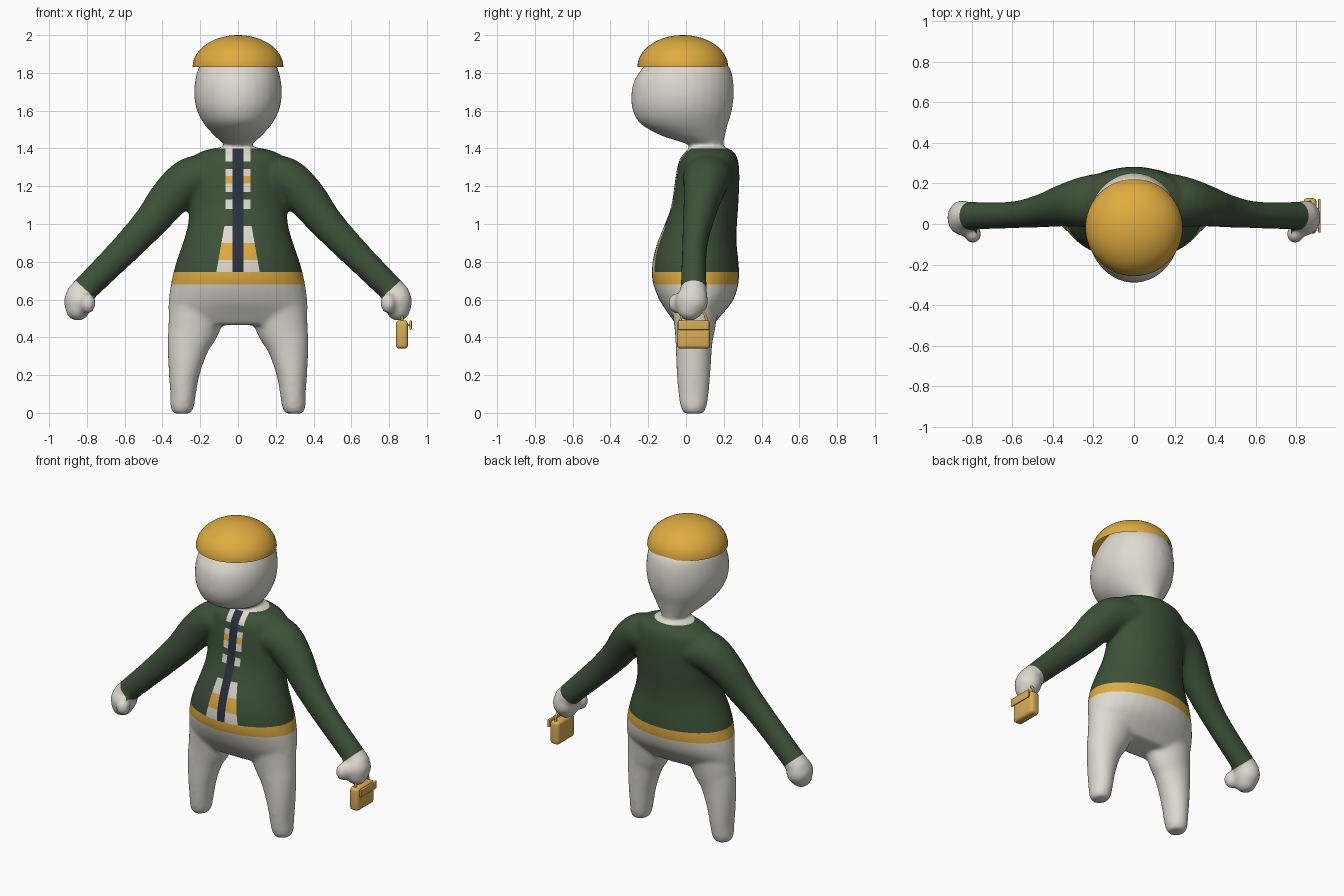
import bpy, bmesh, math
from mathutils import Vector, Matrix

default = bpy.data.objects.get("Cube")
if default:
    bpy.data.objects.remove(default, do_unlink=True)


def material(name, rgb):
    mat = bpy.data.materials.new(name)
    mat.use_nodes = True
    mat.diffuse_color = (*rgb, 1)
    bsdf = next(n for n in mat.node_tree.nodes if n.type == "BSDF_PRINCIPLED")
    bsdf.inputs["Base Color"].default_value = (*rgb, 1)
    bsdf.inputs["Roughness"].default_value = 0.7
    return mat


cream = material("cream", (0.73, 0.70, 0.63))
green = material("dark green", (0.046, 0.082, 0.04))
gold = material("gold", (0.74, 0.41, 0.05))
navy = material("navy", (0.022, 0.03, 0.05))
tan = material("bag tan", (0.70, 0.42, 0.09))
CREAM, GREEN, GOLD, NAVY = range(4)


def make_object(name, bm, mats):
    mesh = bpy.data.meshes.new(name)
    bm.to_mesh(mesh)
    bm.free()
    obj = bpy.data.objects.new(name, mesh)
    bpy.context.collection.objects.link(obj)
    for mat in mats:
        mesh.materials.append(mat)
    return obj


def spline(points, steps=6):
    """Catmull-Rom interpolation through the points."""
    pts = [Vector(p) for p in points]
    pts = [pts[0]] + pts + [pts[-1]]
    out = []
    for a, b, c, d in zip(pts, pts[1:], pts[2:], pts[3:]):
        for i in range(steps):
            t = i / steps
            out.append(b + (c - a) * t / 2 + (a * 2 - b * 5 + c * 4 - d) * t * t / 2
                       + (b * 3 - a - c * 3 + d) * t ** 3 / 2)
    return out + [pts[-1]]


def tube(bm, points, side=1, segments=32):
    """Closed loft of elliptical rings: x, y, z, radius across, radius in y."""
    path = spline(points)
    rings = []
    for i, p in enumerate(path):
        tangent = path[min(i + 1, len(path) - 1)] - path[max(i - 1, 0)]
        across = Vector((-tangent[2], 0, tangent[0])).normalized()
        ring = []
        for k in range(segments):
            a = math.tau * k / segments
            v = Vector(p[:3]) + across * p[3] * math.cos(a)
            v.y += p[4] * math.sin(a)
            ring.append(bm.verts.new((v.x * side, v.y, v.z)))
        rings.append(ring)
    for r, s in zip(rings, rings[1:]):
        for k in range(segments):
            n = (k + 1) % segments
            bm.faces.new((r[k], r[n], s[n], s[k]))
    bm.faces.new(rings[0])
    bm.faces.new(rings[-1])


def upright(rows):
    """Rows of height, half width, front y, back y, as tube points."""
    return [(0, (f + b) / 2, z, w, (b - f) / 2) for z, w, f, b in rows]


def ball(bm, centre, radii):
    bmesh.ops.create_uvsphere(bm, u_segments=32, v_segments=20, radius=1,
                              matrix=Matrix.Translation(centre) @ Matrix.Diagonal((*radii, 1)))


# Rough volumes of the figure
TORSO = [(1.405, .10, .02, .21), (1.385, .19, 0, .25), (1.34, .25, -.035, .275),
         (1.25, .265, -.055, .283), (1.1, .26, -.077, .277), (1, .265, -.112, .27),
         (.9, .292, -.152, .268), (.8, .327, -.177, .278), (.7, .352, -.178, .28),
         (.6, .367, -.142, .252), (.52, .367, -.09, .19), (.465, .33, -.05, .14)]
HEAD = [(1.34, .08, .03, .2), (1.41, .07, .03, .197), (1.435, .09, -.03, .2),
        (1.47, .128, -.135, .207), (1.53, .18, -.24, .222), (1.6, .217, -.282, .243),
        (1.68, .232, -.29, .253), (1.76, .227, -.274, .25), (1.83, .207, -.228, .23),
        (1.9, .16, -.17, .165), (1.94, .1, -.1, .1)]
LEG = [(.2, .05, .6, .16, .13), (.236, .047, .45, .137, .108), (.263, .042, .36, .113, .097),
       (.284, .04, .22, .084, .09), (.291, .04, .1, .068, .08),
       (.296, .04, .03, .062, .068), (.296, .04, -.004, .045, .05)]
ARM = [(.12, .12, 1.25, .12, .14), (.25, .11, 1.235, .118, .125), (.36, .09, 1.14, .108, .102),
       (.46, .065, 1.015, .092, .082), (.6, .045, .865, .08, .066),
       (.81, .04, .655, .07, .07), (.85, .035, .61, .072, .08)]

bm = bmesh.new()
tube(bm, upright(TORSO))
tube(bm, upright(HEAD))
for side in (1, -1):
    tube(bm, LEG, side)
    tube(bm, ARM, side)
    ball(bm, (side * .845, .03, .59), (.077, .088, .083))
    ball(bm, (side * .848, .02, .555), (.066, .07, .068))
    ball(bm, (side * .795, -.05, .58), (.042, .045, .055))

# Fuse into one smooth skin
rough = make_object("body_rough", bm, [])
remesh = rough.modifiers.new("fuse", "REMESH")
remesh.mode = "VOXEL"
remesh.voxel_size = 0.011
smooth = rough.modifiers.new("soften", "SMOOTH")
smooth.factor = 0.5
smooth.iterations = 14
evaluated = rough.evaluated_get(bpy.context.evaluated_depsgraph_get())
skin = bpy.data.meshes.new_from_object(evaluated)
bm = bmesh.new()
bm.from_mesh(skin)
bpy.data.objects.remove(rough, do_unlink=True)
bm.normal_update()


def on_front(c):
    return c.y < .1 and abs(c.x) < .2 and .7 < c.z < 1.42


def cut(point, normal, region):
    """Split faces of a region along a plane, for a clean colour edge."""
    faces = [f for f in bm.faces if region(f.calc_center_median())]
    geom = set(faces)
    for f in faces:
        geom.update(f.edges)
        geom.update(f.verts)
    bmesh.ops.bisect_plane(bm, geom=list(geom), dist=1e-5, plane_co=point, plane_no=normal)


# Clothing edges
HEM, BAND, COLLAR = .68, .745, 1.4
STRIPES = [(1.33, CREAM), (1.29, GREEN), (1.255, CREAM), (1.215, GOLD), (1.17, CREAM),
           (1.13, GREEN), (1.08, CREAM), (.99, GREEN), (.9, CREAM), (.81, GOLD), (BAND, CREAM)]
FLARE = .176
for z in (HEM, BAND, COLLAR):
    cut((0, 0, z), (0, 0, 1), lambda c: abs(c.x) < .5)
for z, _ in STRIPES[:-1]:
    cut((0, 0, z), (0, 0, 1), on_front)
for side in (1, -1):
    cut((side * .81, 0, .655), (side * .67, 0, -.74), lambda c: c.x * side > .6)
    cut((side * .028, 0, 1), (1, 0, 0), on_front)
    cut((side * .065, 0, 1), (1, 0, 0), lambda c: on_front(c) and c.z > 1)
    cut((side * .115, 0, BAND), (side, 0, FLARE), lambda c: on_front(c) and c.z < 1.06)


def clothing(c, normal):
    x = abs(c.x)
    if x > .5:
        return CREAM if (x - .81) * .67 - (c.z - .655) * .74 > 0 else GREEN
    if c.z < HEM or c.z > COLLAR:
        return CREAM
    if c.z < BAND:
        return GOLD
    if on_front(c) and normal.y < .1:
        if x < .028:
            return NAVY
        if x < max(.065, .115 - FLARE * (c.z - BAND)):
            return next(colour for low, colour in STRIPES if c.z > low)
    return GREEN


for f in bm.faces:
    f.material_index = clothing(f.calc_center_median(), f.normal)
    f.smooth = True
make_object("body", bm, [cream, green, gold, navy])

# Domed cap, open underneath
bm = bmesh.new()
bmesh.ops.create_uvsphere(bm, u_segments=48, v_segments=32, radius=1)
bmesh.ops.bisect_plane(bm, geom=bm.verts[:] + bm.edges[:] + bm.faces[:], dist=1e-4,
                       plane_co=(0, 0, 0), plane_no=(0, 0, 1), clear_inner=True)
bmesh.ops.transform(bm, verts=bm.verts,
                    matrix=Matrix.Translation((0, -.017, 1.832)) @ Matrix.Diagonal((.24, .24, .168, 1)))
for f in bm.faces:
    f.smooth = True
make_object("cap", bm, [gold])


# Handbag held in the left hand
def rounded_box(name, centre, size, bevel):
    bm = bmesh.new()
    bmesh.ops.create_cube(bm, size=1, matrix=Matrix.Translation(centre) @ Matrix.Diagonal((*size, 1)))
    bmesh.ops.bevel(bm, geom=bm.edges[:], offset=bevel, segments=4, profile=0.5, affect="EDGES")
    for f in bm.faces:
        f.smooth = True
    return make_object(name, bm, [tan])


rounded_box("bag_body", (.868, .04, .415), (.064, .176, .15), .02)
rounded_box("bag_flap", (.914, .04, .465), (.012, .165, .05), .005)
rounded_box("bag_clasp", (.903, .04, .465), (.02, .02, .012), .003)

curve = bpy.data.curves.new("bag_handle", "CURVE")
curve.dimensions = "3D"
curve.bevel_depth = .007
curve.bevel_resolution = 3
arch = spline([(.868, -.03, .48), (.868, -.015, .53), (.868, .04, .56),
               (.868, .095, .53), (.868, .11, .48)])
line = curve.splines.new("POLY")
line.points.add(len(arch) - 1)
for point, co in zip(line.points, arch):
    point.co = (*co, 1)
curve.materials.append(tan)
bpy.context.collection.objects.link(bpy.data.objects.new("bag_handle", curve))
